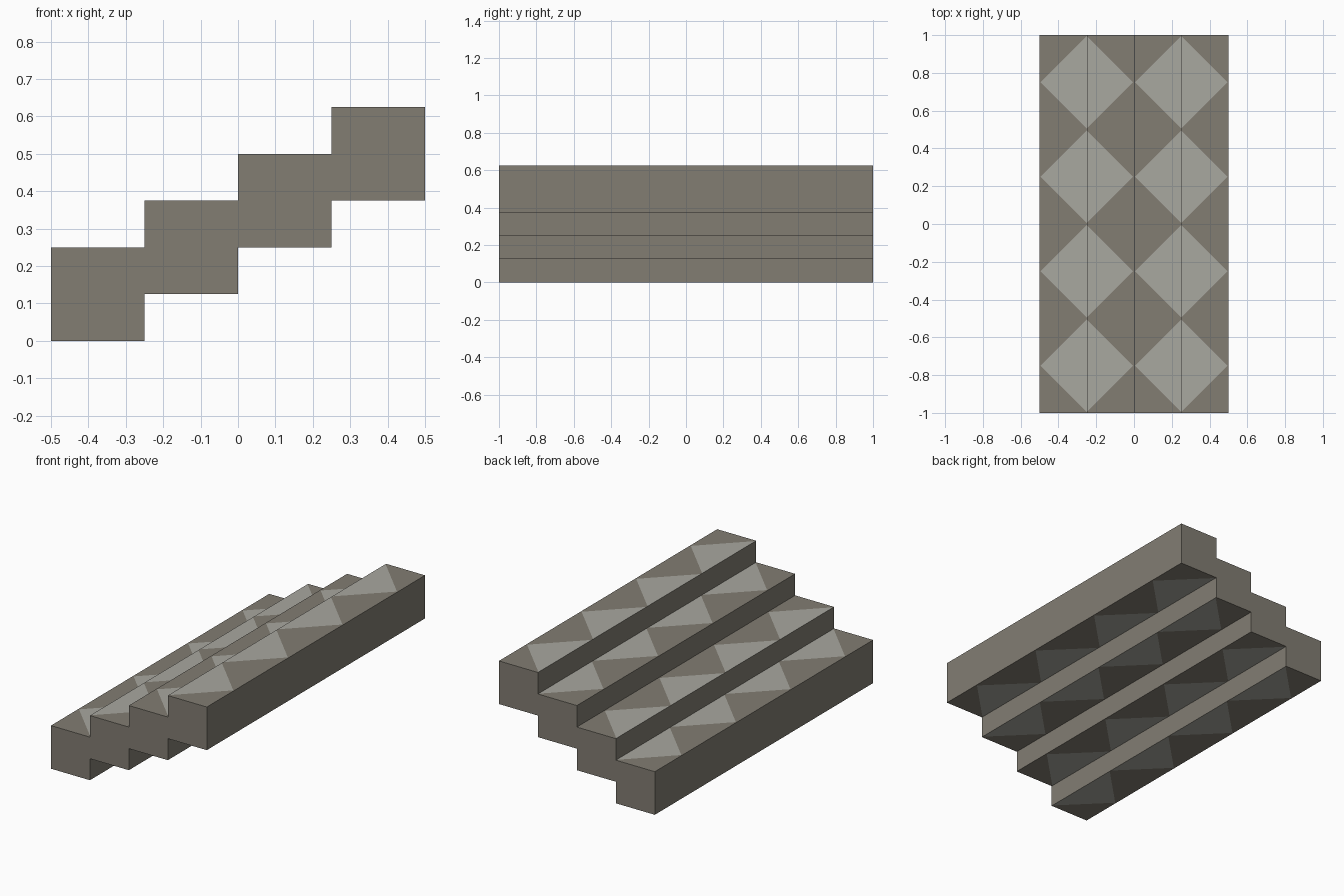
import bpy, bmesh
from mathutils import Vector

if "Cube" in bpy.data.objects:
    bpy.data.objects.remove(bpy.data.objects["Cube"])

STEPS, RUN, RISE, THICK = 4, 0.25, 0.125, 0.25
R = 0.245  # half-diagonal of each tread diamond


def material(name, rgb):
    m = bpy.data.materials.new(name)
    m.diffuse_color = (*rgb, 1.0)
    m.use_nodes = True
    m.node_tree.nodes["Principled BSDF"].inputs["Base Color"].default_value = m.diffuse_color
    return m


# Stepped profile: up along the treads, back along the underside
top, under = [], []
for i in range(STEPS):
    x, z = -0.5 + i * RUN, i * RISE
    top += [(x, z + THICK), (x + RUN, z + THICK)]
    under += [(x, z), (x + RUN, z)]
profile = top + under[::-1]

# Extrude the profile along the width
bm = bmesh.new()
end = bm.faces.new([bm.verts.new((x, -1, z)) for x, z in profile])
new = bmesh.ops.extrude_face_region(bm, geom=[end], use_keep_orig=True)["geom"]
bmesh.ops.translate(bm, vec=(0, 2, 0),
                    verts=[v for v in new if isinstance(v, bmesh.types.BMVert)])
bmesh.ops.recalc_face_normals(bm, faces=bm.faces[:])

# Cut diagonal pattern lines into the treads and undersides only
for sign in (1, -1):
    for k in range(-2, 3):
        for off in (-R, R):
            flat = [f for f in bm.faces if abs(f.normal.z) > 0.9]
            edges = {e for f in flat for e in f.edges}
            verts = {v for f in flat for v in f.verts}
            bmesh.ops.bisect_plane(bm, geom=flat + list(edges) + list(verts),
                                   dist=1e-5, plane_co=Vector((k * 0.5 + off, 0, 0)),
                                   plane_no=Vector((1, sign, 0)).normalized())

# Diamonds take the light colour
centres = [(cx, cy) for cx in (-0.25, 0.25) for cy in (-0.75, -0.25, 0.25, 0.75)]
bm.normal_update()
for f in bm.faces:
    c = f.calc_center_median()
    inside = any(abs(c.x - cx) + abs(c.y - cy) < R for cx, cy in centres)
    f.material_index = int(abs(f.normal.z) > 0.9 and inside)

mesh = bpy.data.meshes.new("stairs")
bm.to_mesh(mesh)
bm.free()
mesh.materials.append(material("dark stone", (0.223, 0.205, 0.171)))
mesh.materials.append(material("light stone", (0.397, 0.392, 0.351)))
bpy.context.collection.objects.link(bpy.data.objects.new("stairs", mesh))
